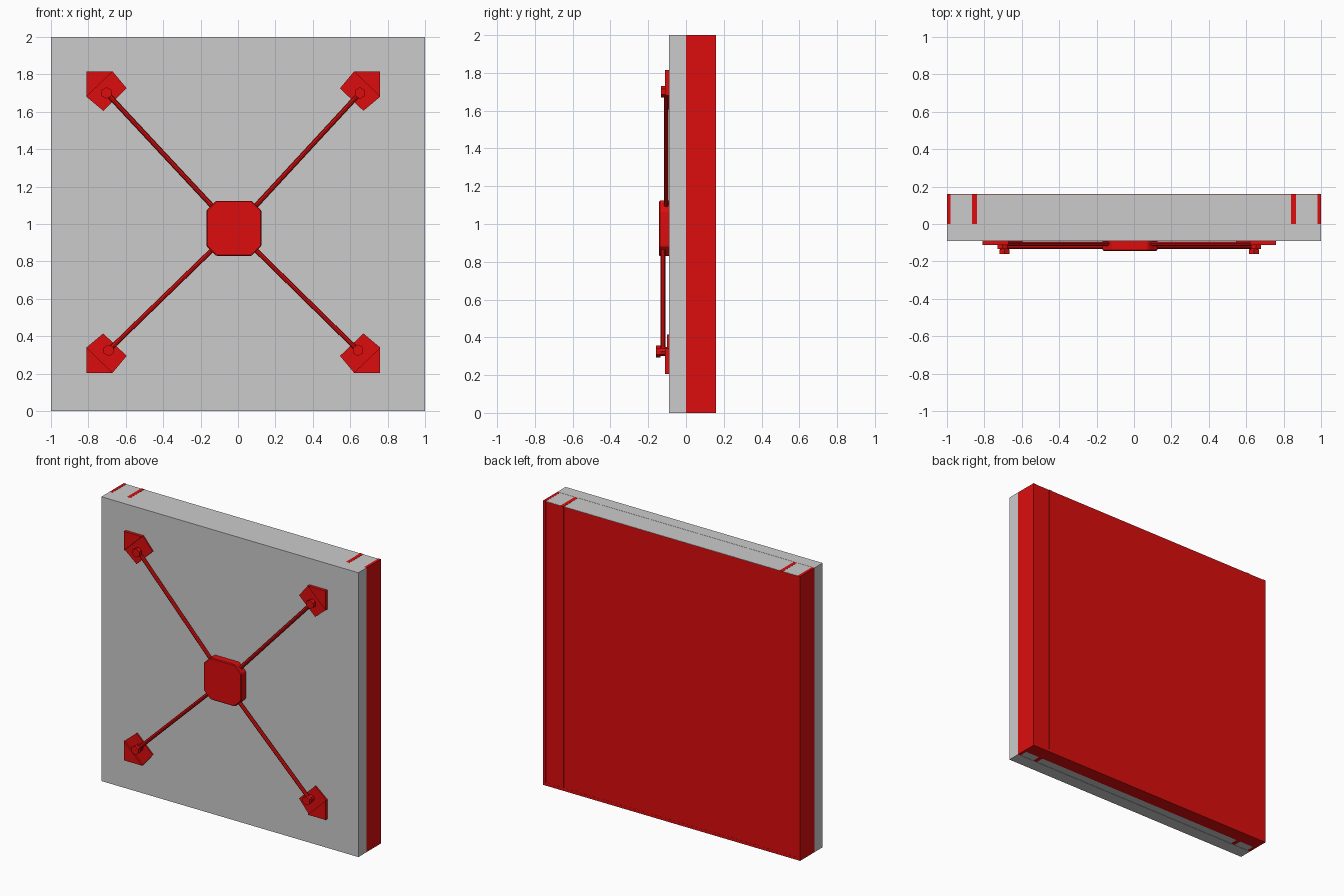
import bpy, bmesh
from math import pi
from mathutils import Vector

if "Cube" in bpy.data.objects:
    bpy.data.objects.remove(bpy.data.objects["Cube"])

red = bpy.data.materials.new("red")
red.diffuse_color = (0.72, 0.004, 0.004, 1)
red.use_nodes = True
red.node_tree.nodes["Principled BSDF"].inputs["Base Color"].default_value = red.diffuse_color


def finish(name, bm, mat):
    bmesh.ops.recalc_face_normals(bm, faces=bm.faces)
    me = bpy.data.meshes.new(name)
    bm.to_mesh(me)
    bm.free()
    ob = bpy.data.objects.new(name, me)
    bpy.context.collection.objects.link(ob)
    if mat:
        me.materials.append(mat)
    return ob


def plate(name, outline, y0, y1, mat=red):
    """Extrude an (x, z) outline from y0 to y1."""
    bm = bmesh.new()
    f = bm.faces.new([bm.verts.new((x, y0, z)) for x, z in outline])
    new = bmesh.ops.extrude_face_region(bm, geom=[f])["geom"]
    verts = [v for v in new if isinstance(v, bmesh.types.BMVert)]
    bmesh.ops.translate(bm, verts=verts, vec=(0, y1 - y0, 0))
    return finish(name, bm, mat)


def box(name, x0, x1, y0, y1, z0, z1, mat=red):
    return plate(name, [(x0, z0), (x1, z0), (x1, z1), (x0, z1)], y0, y1, mat)


def rod(name, a, b, r, sides):
    a, b = Vector(a), Vector(b)
    bm = bmesh.new()
    bmesh.ops.create_cone(bm, cap_ends=True, segments=sides, radius1=r, radius2=r,
                          depth=(b - a).length)
    bm.transform(Vector((0, 0, 1)).rotation_difference(b - a).to_matrix().to_4x4())
    bmesh.ops.translate(bm, verts=bm.verts, vec=(a + b) / 2)
    return finish(name, bm, red)


# Grey slab: full-width front, slightly inset core behind it
box("front_slab", -1, 1, -0.09, 0, 0, 2, None)
box("core", -0.985, 0.985, -0.002, 0.15, 0.002, 1.998, None)

# Red back panel, sides, ribs and bottom strip
box("back_panel", -0.999, 0.999, 0.148, 0.159, 0.001, 1.997)
box("top_cover", -0.983, 0.983, -0.001, 0.158, 1.99, 1.999, None)
box("bottom_strip", -0.983, 0.983, 0.06, 0.16, 0, 0.02)
for s, side in ((-1, "left"), (1, "right")):
    xs = sorted((s * 0.98, s))
    box(side + "_side_plate", *xs, 0, 0.16, 0, 2)
    xs = sorted((s * 0.84, s * 0.865))
    box(side + "_rib", *xs, 0, 0.16, 0, 2)

# Central hub with cut corners
cx, cz, h, c = -0.022, 0.977, 0.147, 0.095
hub = [(-h, -c), (-c, -h), (c, -h), (h, -c), (h, c), (c, h), (-c, h), (-h, c)]
hub_ob = plate("hub", [(cx + x, cz + z) for x, z in hub], -0.143, -0.085)
bev = hub_ob.modifiers.new("bevel", 'BEVEL')
bev.width = 0.005
bev.segments = 1

# Four arms, each with a corner bracket, pivot pad and hexagonal bolt
mx, mz = -0.025, 1.01
for sx, side in ((-1, "left"), (1, "right")):
    for sz, level in ((1, "upper"), (-1, "lower")):
        tag = level + "_" + side

        def place(pts):
            return [(mx + sx * x, mz + sz * z) for x, z in pts]

        plate("corner_" + tag, place([(0.785, 0.805), (0.645, 0.805), (0.785, 0.67)]),
              -0.112, -0.085)
        plate("pad_" + tag, place([(0.645, 0.805), (0.785, 0.67), (0.695, 0.595),
                                   (0.57, 0.715)]), -0.1, -0.085)
        bx = mx + sx * (0.677 if sz > 0 else 0.666)
        bz = 1.7 if sz > 0 else 0.325
        y = -0.105 if sz > 0 else -0.122
        tip = -0.133 if sz > 0 else -0.16
        rod("arm_" + tag, (cx + sx * 0.08, y, cz + sz * 0.08), (bx, y, bz), 0.0125, 8)
        rod("bolt_" + tag, (bx, tip, bz), (bx, tip + 0.024, bz), 0.031, 6)
        rod("bolt_stem_" + tag, (bx, tip + 0.01, bz), (bx, -0.085, bz), 0.024, 8)
